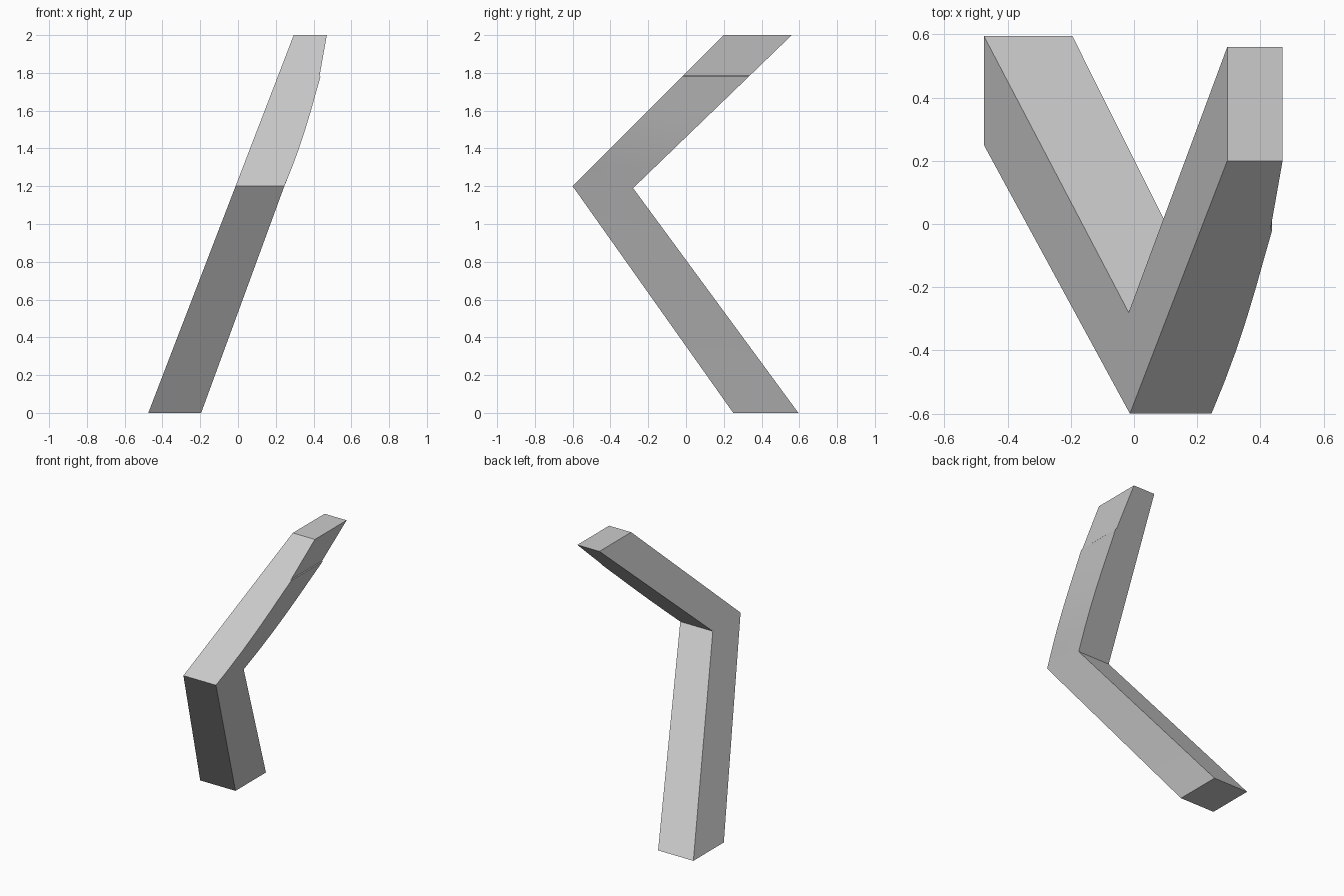
import bpy
import bmesh
import math

cube = bpy.data.objects.get("Cube")
if cube:
    bpy.data.objects.remove(cube, do_unlink=True)

# Side outline (y, z) and the curved left edge (z, x)
OUTLINE = [(0.25, 0), (0.595, 0), (-0.28, 1.19), (0.56, 2), (0.2, 2), (-0.6, 1.2)]
EDGE = [(0, -0.195), (1.2, 0.245), (1.3, 0.286), (1.4, 0.323), (1.5, 0.356),
        (1.6, 0.386), (1.7, 0.414), (1.78, 0.437), (1.785, 0.432), (2, 0.47)]


def left_x(z):
    for (z0, x0), (z1, x1) in zip(EDGE, EDGE[1:]):
        if z <= z1 + 1e-5:
            return x0 + (x1 - x0) * (z - z0) / (z1 - z0)
    return EDGE[-1][1]


def right_x(z):
    return -0.475 + 0.385 * z


# Bent bar: two limbs sharing the mitred elbow
bm = bmesh.new()
right, left = [[bm.verts.new((x, y, z)) for y, z in OUTLINE] for x in (0, 1)]
for limb in ((0, 1, 2, 5), (5, 2, 3, 4)):
    bm.faces.new([right[i] for i in limb])
    bm.faces.new([left[i] for i in reversed(limb)])
for i in range(len(OUTLINE)):
    j = (i + 1) % len(OUTLINE)
    bm.faces.new([right[i], right[j], left[j], left[i]])

# Slice the upper limb so that the left side can curve
for z, _ in EDGE[2:-1]:
    bmesh.ops.bisect_plane(bm, geom=bm.verts[:] + bm.edges[:] + bm.faces[:],
                           plane_co=(0, 0, z), plane_no=(0, 0, 1))
for v in bm.verts:
    v.co.x = left_x(v.co.z) if v.co.x > 0.5 else right_x(v.co.z)
bmesh.ops.recalc_face_normals(bm, faces=bm.faces[:])

mesh = bpy.data.meshes.new("bent_bar")
bm.to_mesh(mesh)
bm.free()
bar = bpy.data.objects.new("bent_bar", mesh)
bpy.context.collection.objects.link(bar)

# Plain grey
grey = bpy.data.materials.new("plain_grey")
grey.use_nodes = True
colour = (0.6, 0.6, 0.6, 1)
grey.diffuse_color = colour
grey.node_tree.nodes["Principled BSDF"].inputs["Base Color"].default_value = colour
mesh.materials.append(grey)

bpy.ops.object.select_all(action="DESELECT")
bar.select_set(True)
bpy.context.view_layer.objects.active = bar
bpy.ops.object.shade_smooth_by_angle(angle=math.radians(25))
